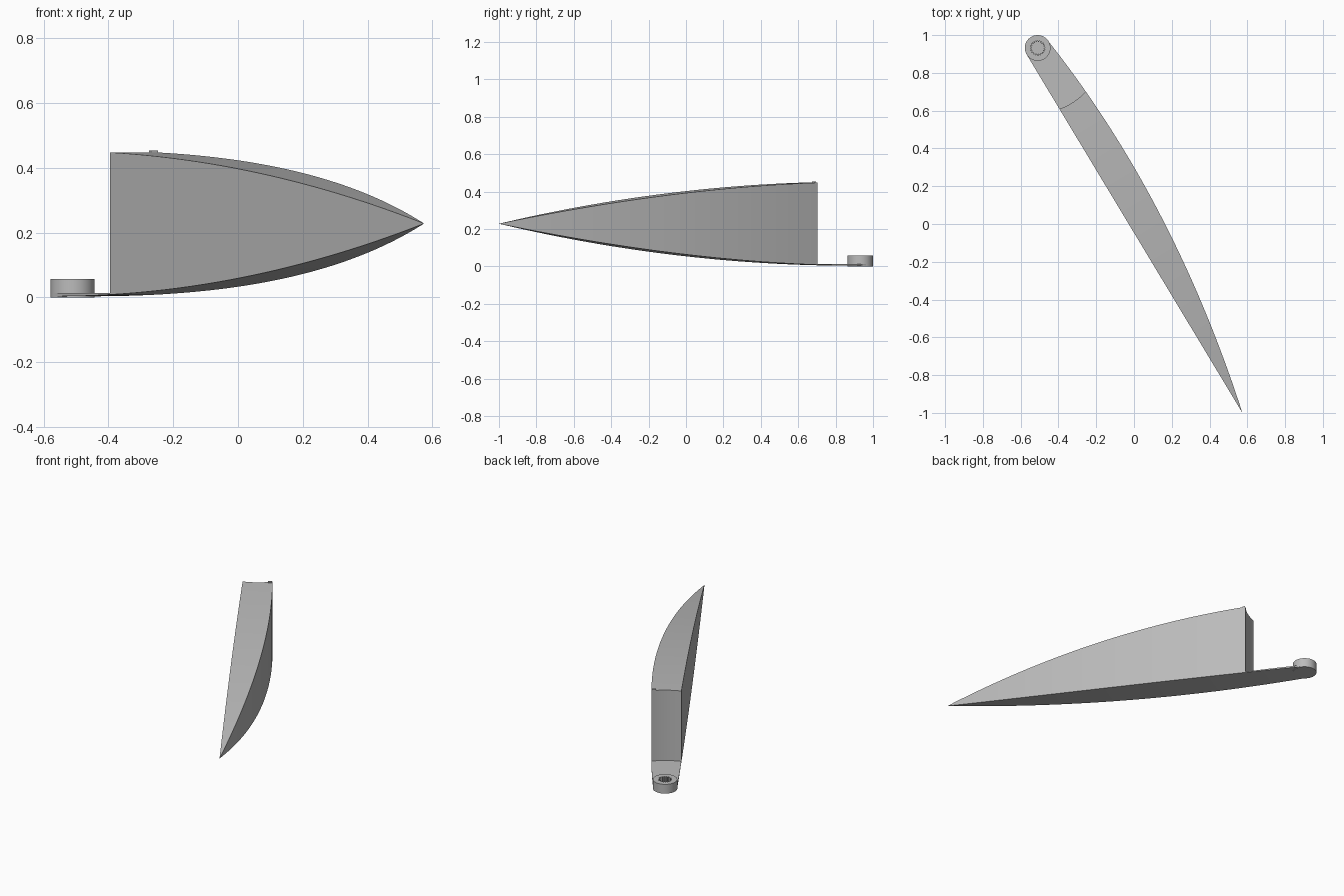
import bpy, bmesh, math
from mathutils import Vector

cube = bpy.data.objects.get("Cube")
if cube:
    bpy.data.objects.remove(cube)

grey = bpy.data.materials.new("plain grey")
grey.use_nodes = True
COLOUR = (0.5, 0.5, 0.5, 1)
grey.diffuse_color = COLOUR
grey.node_tree.nodes["Principled BSDF"].inputs["Base Color"].default_value = COLOUR

TIP = Vector((0.574, -1.0))
PIVOT = Vector((-0.51, 0.932))
R = 0.068            # boss radius
CUT = 0.343          # radius of the arc cut around the pivot
MID, H = 0.228, 0.2245

# Length axis: line from the tip touching the boss circle
to_pivot = PIVOT - TIP
LENGTH = math.sqrt(to_pivot.length_squared - R * R)
angle = math.atan2(to_pivot.y, to_pivot.x) + math.asin(R / to_pivot.length)
ALONG = Vector((math.cos(angle), math.sin(angle)))
ACROSS = Vector((ALONG.y, -ALONG.x))


def width(s):
    return s * (0.2325 - 0.0695 * s - 0.0036 * s * s)


def half_height(s):
    return H * (1 - (1 - s / LENGTH) ** 2)


def cut_at(v):
    """Distance along the axis where the arc cut crosses the strip v."""
    lo, hi = 1.0, LENGTH
    for _ in range(40):
        s = (lo + hi) / 2
        if math.hypot(s - LENGTH, v * width(s) - R) > CUT:
            lo = s
        else:
            hi = s
    return lo


def place(s, w, z):
    p = TIP + ALONG * s + ACROSS * w
    return (p.x, p.y, z)


def finish(name, bm, smooth=True):
    bmesh.ops.remove_doubles(bm, verts=bm.verts, dist=1e-5)
    bmesh.ops.recalc_face_normals(bm, faces=bm.faces)
    mesh = bpy.data.meshes.new(name)
    bm.to_mesh(mesh)
    bm.free()
    mesh.materials.append(grey)
    ob = bpy.data.objects.new(name, mesh)
    bpy.context.collection.objects.link(ob)
    if smooth:
        bpy.ops.object.select_all(action='DESELECT')
        bpy.context.view_layer.objects.active = ob
        ob.select_set(True)
        bpy.ops.object.shade_smooth_by_angle(angle=math.radians(30))
    return ob


def loft(name, start, end, top, steps, strips=12):
    """Closed shell made of cross-section loops running along the axis."""
    bm = bmesh.new()
    loops = []
    for i in range(steps + 1):
        upper, lower = [], []
        for j in range(strips + 1):
            v = j / strips
            s = start(v) + (end(v) - start(v)) * i / steps
            w = v * width(s)
            upper.append(bm.verts.new(place(s, w, top(s))))
            lower.append(bm.verts.new(place(s, w, MID - half_height(s))))
        loops.append(upper + lower[::-1])
    n = len(loops[0])
    for a, b in zip(loops, loops[1:]):
        for k in range(n):
            m = (k + 1) % n
            bm.faces.new((a[k], a[m], b[m], b[k]))
    # Close both ends with quads between upper and lower rows
    for loop in (loops[0], loops[-1]):
        for j in range(strips):
            bm.faces.new((loop[j], loop[j + 1], loop[n - 2 - j], loop[n - 1 - j]))
    bmesh.ops.dissolve_degenerate(bm, dist=1e-5, edges=bm.edges)
    return finish(name, bm)


# Tapering blade body and the thin arm behind it
loft("blade_body", lambda v: 0, cut_at, lambda s: MID + half_height(s), 40)
loft("pivot_arm", cut_at, lambda v: LENGTH, lambda s: 0.013, 12)

# Pivot boss with a toothed socket
bm = bmesh.new()
TEETH = 20
N = TEETH * 4


def ring(radius, z):
    return [bm.verts.new((PIVOT.x + radius(k) * math.cos(math.tau * k / N),
                          PIVOT.y + radius(k) * math.sin(math.tau * k / N), z))
            for k in range(N)]


def outer(k):
    return R


def toothed(k):
    return 0.039 if k % 4 < 2 else 0.031


rings = [ring(outer, 0), ring(outer, 0.057), ring(toothed, 0.057), ring(toothed, 0.015)]
for a, b in zip(rings, rings[1:]):
    for k in range(N):
        m = (k + 1) % N
        bm.faces.new((a[k], a[m], b[m], b[k]))
bm.faces.new(rings[0])
bm.faces.new(rings[-1])
finish("pivot_boss", bm)

# Small stop on the upper rear corner
bm = bmesh.new()
bmesh.ops.create_cube(bm, size=1)
stop_s = cut_at(1) - 0.012
stop_w = width(stop_s) - 0.014
for vert in bm.verts:
    x, y, z = vert.co
    vert.co = place(stop_s + x * 0.012, stop_w + y * 0.024, 0.447 + z * 0.0135)
finish("corner_stop", bm, smooth=False)
